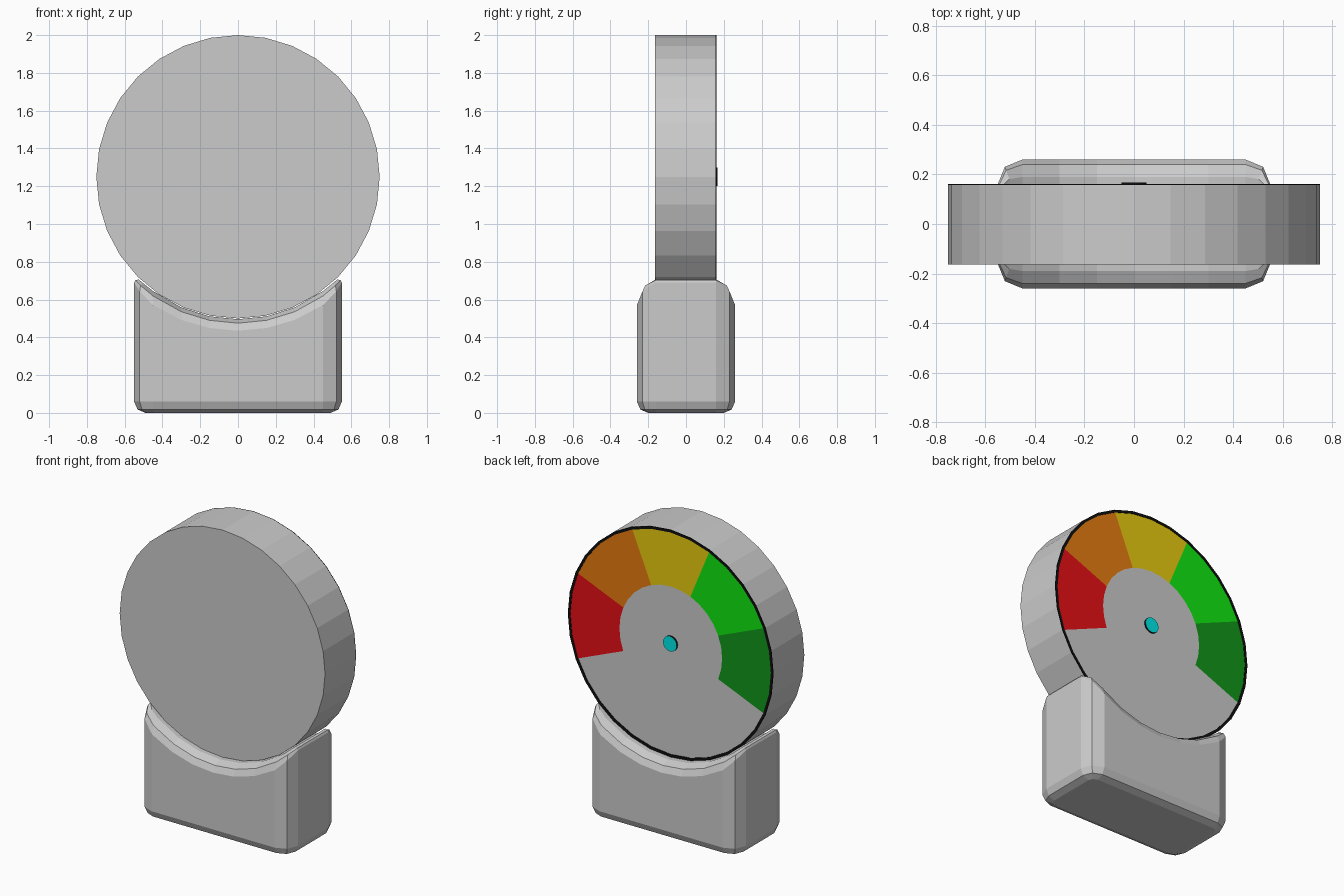
import bpy, bmesh
from math import sin, cos, pi, sqrt, radians

if "Cube" in bpy.data.objects:
    bpy.data.objects.remove(bpy.data.objects["Cube"])

AXIS_Z = 1.25      # height of the dial centre
SIDES = 32


def material(name, rgb):
    m = bpy.data.materials.new(name)
    m.diffuse_color = (*rgb, 1)
    m.use_nodes = True
    m.node_tree.nodes["Principled BSDF"].inputs["Base Color"].default_value = m.diffuse_color
    return m


def make(name, verts, faces, mats=(), recalc=True):
    me = bpy.data.meshes.new(name)
    me.from_pydata(verts, [], faces)
    if recalc:
        bm = bmesh.new()
        bm.from_mesh(me)
        bmesh.ops.recalc_face_normals(bm, faces=bm.faces)
        bm.to_mesh(me)
        bm.free()
    for m in mats:
        me.materials.append(m)
    ob = bpy.data.objects.new(name, me)
    bpy.context.collection.objects.link(ob)
    return ob


def polar(r, a, y):
    # angle runs anticlockwise as seen from the dial side (+y)
    return (-r * cos(a), y, AXIS_Z + r * sin(a))


def lathe(name, profile, n, mats=(), closed=False):
    k = len(profile)
    verts = [polar(r, 2 * pi * i / n, y) for i in range(n) for r, y in profile]
    faces = []
    for i in range(n):
        a, b = i * k, (i + 1) % n * k
        for j in range(k if closed else k - 1):
            j2 = (j + 1) % k
            faces.append((a + j, a + j2, b + j2, b + j))
    if not closed:
        faces += [[i * k for i in range(n)], [i * k + k - 1 for i in range(n)]]
    return make(name, verts, faces, mats)


black = material("black", (0.005, 0.005, 0.005))
cyan = material("cyan", (0.0, 0.8, 0.8))

# Round housing and the thin black rim on its dial side
lathe("housing", [(0.75, -0.163), (0.75, 0.157)], SIDES)
lathe("rim", [(0.75, 0.157), (0.75, 0.162), (0.733, 0.162), (0.733, 0.157)],
      SIDES, [black], closed=True)

# Centre hub: black side, cyan cap
hub = lathe("hub", [(0.05, 0.157), (0.05, 0.168)], SIDES, [black, cyan])
for p in hub.data.polygons:
    if p.normal.y > 0.9:
        p.material_index = 1

# Five coloured dial zones, 45 degrees each
zones = [("dark_green", (0.005, 0.3, 0.01)), ("green", (0.005, 0.8, 0.005)),
         ("yellow", (0.8, 0.6, 0.005)), ("orange", (0.8, 0.2, 0.005)),
         ("red", (0.8, 0.005, 0.008))]
for i, (label, rgb) in enumerate(zones):
    angles = [radians(-22.5 + 45 * i + 11.25 * s) for s in range(5)]
    verts = [polar(r, a, 0.159) for a in angles for r in (0.375, 0.734)]
    faces = [(2 * s, 2 * s + 1, 2 * s + 3, 2 * s + 2) for s in range(4)]
    make(label + "_zone", verts, faces, [material(label, rgb)], recalc=False)


# Base: stacked rounded-rectangle rings, the upper ones following the saddle arc
def outline(X, Y):
    cx, cy, d = 0.45, 0.16, sqrt(0.5)
    mx, my = cx + d * (X - cx), cy + d * (Y - cy)
    xs = [cx * t / 3 for t in range(-3, 4)]
    front = [(x, -Y, 0) for x in xs]
    right = [(mx, -my, 0.5), (X, -cy, 1), (X, cy, 1), (mx, my, 0.5)]
    return front + right + [(-x, -y, t) for x, y, t in front + right]


verts = []
for X, Y, z in [(0.49, 0.20, 0), (0.532, 0.242, 0.018), (0.55, 0.26, 0.06)]:
    verts += [(x, y, z) for x, y, t in outline(X, Y)]
# (half width, half depth, arc radius on long sides, arc radius at the ends)
for X, Y, ra, rb in [(0.55, 0.26, 0.815, 0.785), (0.543, 0.24, 0.775, 0.771),
                     (0.525, 0.19, 0.754, 0.756)]:
    for x, y, t in outline(X, Y):
        r = ra + (rb - ra) * t
        verts.append((x, y, AXIS_Z - sqrt(r * r - x * x)))
N = 22
faces = [[i for i in range(N)]]
for k in range(5):
    for i in range(N):
        j = (i + 1) % N
        faces.append((k * N + i, k * N + j, k * N + N + j, k * N + N + i))
# saddle strips joining the long sides
for j in range(-2, 8):
    faces.append([5 * N + q % N for q in (j, j + 1, 16 - j, 17 - j)])
make("base", verts, faces)
